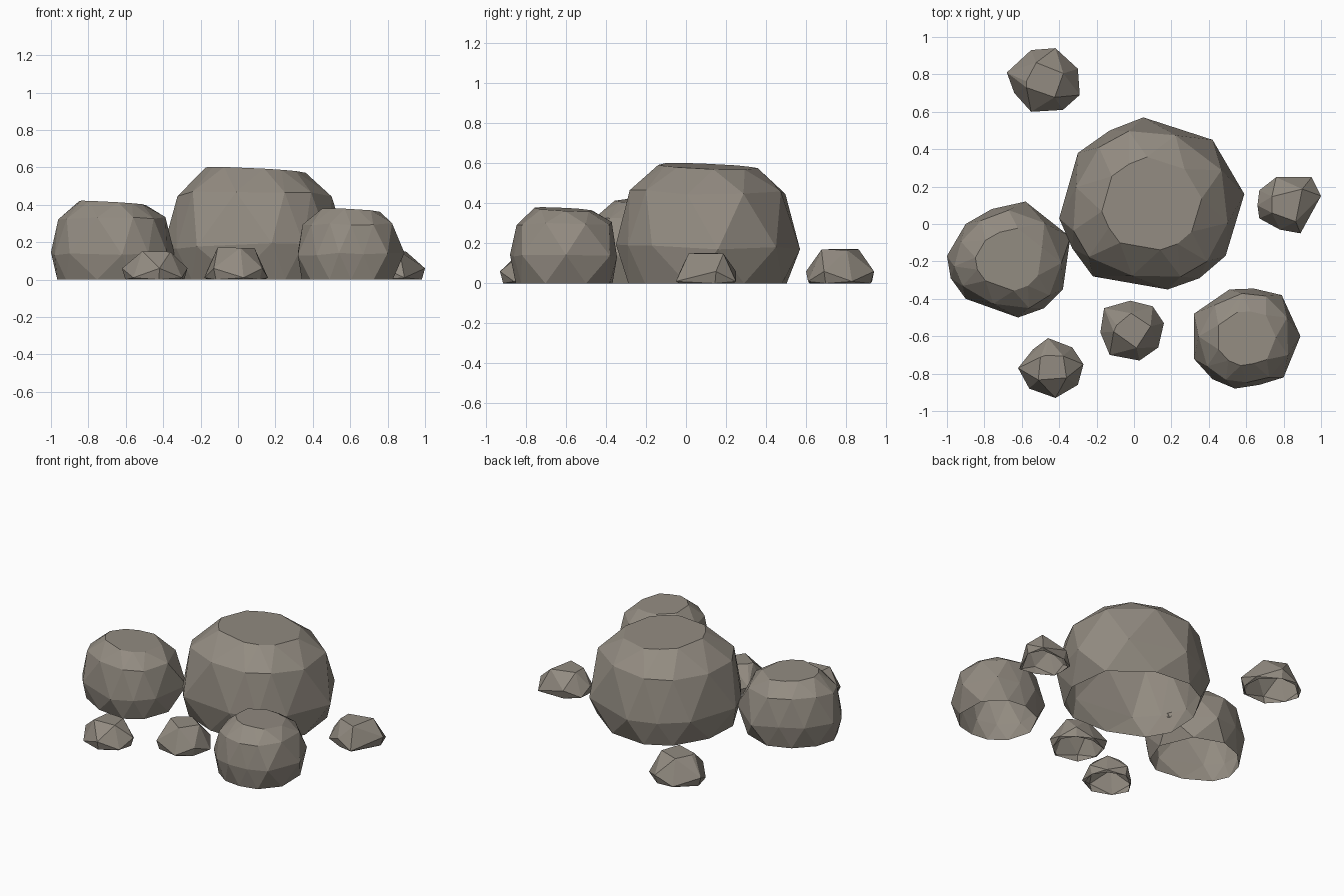
import bpy, bmesh, math, random
from mathutils import Vector

if "Cube" in bpy.data.objects:
    bpy.data.objects.remove(bpy.data.objects["Cube"])

random.seed(4)
stone = bpy.data.materials.new("stone")
stone.diffuse_color = (0.29, 0.26, 0.22, 1)
stone.use_nodes = True
stone.node_tree.nodes["Principled BSDF"].inputs["Base Color"].default_value = stone.diffuse_color


def ring(outline, centre, scale, between):
    """Outline scaled about its centre; 'between' puts points halfway round each edge."""
    pts = []
    for i, p in enumerate(outline):
        q = Vector(p)
        if between:
            q = (q + Vector(outline[(i + 1) % len(outline)])) / 2
            q = centre + (q - centre) * 1.04
        pts.append(centre + (q - centre) * scale)
    return pts


def rock(name, outline, rings, height, tilt):
    """Faceted shell: rings of (points, z values), then a tilted flat top; open underneath."""
    bm = bmesh.new()
    centre = middle_of(outline)
    for pts, zs in rings[:-1]:
        for p, z in zip(pts, zs):
            bm.verts.new((p.x, p.y, z))
    for p in rings[-1]:
        d = p - centre
        bm.verts.new((p.x, p.y, height + d.x * tilt[0] + d.y * tilt[1]))
    hull = bmesh.ops.convex_hull(bm, input=bm.verts[:])
    bmesh.ops.delete(bm, geom=list({v for v in hull["geom_interior"] + hull["geom_unused"]
                                    if isinstance(v, bmesh.types.BMVert)}), context='VERTS')
    bmesh.ops.dissolve_limit(bm, angle_limit=math.radians(1), verts=bm.verts[:], edges=bm.edges[:])
    bmesh.ops.recalc_face_normals(bm, faces=bm.faces[:])
    # open base
    base = [f for f in bm.faces if max(v.co.z for v in f.verts) < 0.001]
    bmesh.ops.delete(bm, geom=base, context='FACES')
    mesh = bpy.data.meshes.new(name)
    bm.to_mesh(mesh)
    bm.free()
    mesh.materials.append(stone)
    bpy.context.collection.objects.link(bpy.data.objects.new(name, mesh))


def middle_of(outline):
    xs, ys = zip(*outline)
    return Vector(((min(xs) + max(xs)) / 2, (min(ys) + max(ys)) / 2))


def boulder(name, outline, height, middle, tilt):
    c, n = middle_of(outline), len(outline)
    shoulder = middle + (height - middle) * 0.68
    wob = lambda z: [z + random.uniform(-1, 1) * height * 0.03 for _ in range(n)]
    rock(name, outline, [(ring(outline, c, 0.89, True), [0] * n),
                         (ring(outline, c, 1, False), wob(middle)),
                         (ring(outline, c, 0.875, True), wob(shoulder)),
                         ring(outline, c, 0.54, False)], height, tilt)


def pebble(name, outline, height):
    c, n = middle_of(outline), len(outline)
    rim = [0.06 if i % 2 == 0 else 0.01 for i in range(n)]
    rock(name, outline, [(ring(outline, c, 0.9, False), [0] * n),
                         (ring(outline, c, 1, False), rim),
                         ring(outline, c, 0.58, False)[1::2] + ring(outline, c, 0.5, True)[-1:]],
         height, (-0.02, 0))


# Three large boulders
boulder("large_boulder", [(0.05, 0.57), (-0.13, 0.50), (-0.30, 0.38), (-0.40, 0.03), (-0.33, -0.13),
                          (-0.22, -0.28), (0.18, -0.35), (0.35, -0.29), (0.49, -0.17), (0.59, 0.16),
                          (0.42, 0.45)], 0.585, 0.18, (-0.05, -0.04))
boulder("left_boulder", [(-1.0, -0.17), (-0.90, 0.0), (-0.76, 0.08), (-0.58, 0.12), (-0.34, -0.07),
                         (-0.38, -0.35), (-0.48, -0.45), (-0.62, -0.50), (-0.90, -0.40),
                         (-0.98, -0.29)], 0.41, 0.14, (-0.06, -0.03))
boulder("right_boulder", [(0.89, -0.60), (0.79, -0.38), (0.64, -0.345), (0.51, -0.35), (0.32, -0.48),
                          (0.32, -0.72), (0.42, -0.83), (0.54, -0.88), (0.67, -0.86),
                          (0.80, -0.82)], 0.37, 0.14, (-0.05, -0.05))

# Four small stones around them
pebble("back_stone", [(-0.68, 0.81), (-0.55, 0.93), (-0.42, 0.94), (-0.30, 0.83), (-0.29, 0.69),
                      (-0.38, 0.61), (-0.55, 0.60), (-0.64, 0.70)], 0.17)
pebble("right_stone", [(0.66, 0.10), (0.67, 0.18), (0.76, 0.25), (0.95, 0.25), (1.0, 0.15),
                       (0.89, -0.05), (0.78, -0.03), (0.67, 0.03)], 0.15)
pebble("front_stone", [(-0.16, -0.45), (-0.02, -0.41), (0.10, -0.44), (0.16, -0.53), (0.13, -0.66),
                       (0.03, -0.73), (-0.13, -0.70), (-0.18, -0.58)], 0.17)
pebble("front_left_stone", [(-0.46, -0.61), (-0.33, -0.66), (-0.27, -0.75), (-0.30, -0.86),
                            (-0.42, -0.93), (-0.56, -0.88), (-0.62, -0.77), (-0.54, -0.67)], 0.15)
